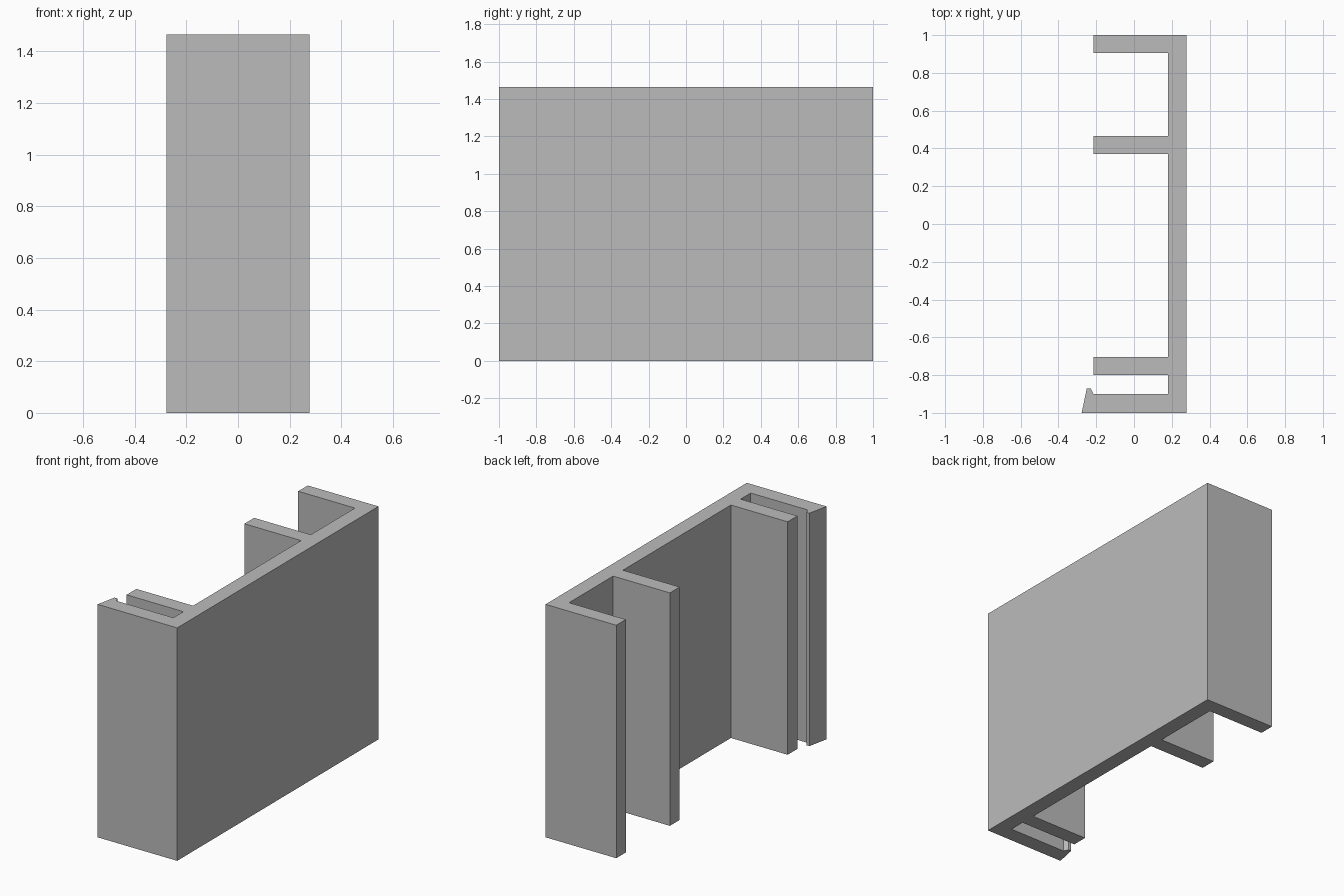
import bpy
import bmesh

HEIGHT = 1.465
OUTER, INNER, TIP = 0.277, 0.18, -0.215

cube = bpy.data.objects.get("Cube")
if cube:
    bpy.data.objects.remove(cube, do_unlink=True)

grey = bpy.data.materials.new("plain grey")
grey.use_nodes = True
colour = (0.5, 0.5, 0.5, 1)
grey.diffuse_color = colour
grey.node_tree.nodes["Principled BSDF"].inputs["Base Color"].default_value = colour


def fin(low, high):
    """Outline of one fin standing off the inner side of the back wall."""
    return [(INNER, low), (TIP, low), (TIP, high), (INNER, high)]


# Cross-section: back wall and front arm with its snap hook
profile = [(OUTER, 1), (OUTER, -1), (-0.277, -1),
           (-0.25, -0.87), (-0.23, -0.87), (TIP, -0.9), (INNER, -0.9)]
# Two inner fins, then the rear arm
profile += fin(-0.8, -0.703) + fin(0.37, 0.467)
profile += [(INNER, 0.905), (TIP, 0.905), (TIP, 1)]

# Extrude the cross-section to full height
bm = bmesh.new()
base = bm.faces.new([bm.verts.new((x, y, 0)) for x, y in profile])
top = bmesh.ops.extrude_face_region(bm, geom=[base], use_keep_orig=True)["geom"]
bmesh.ops.translate(bm, vec=(0, 0, HEIGHT),
                    verts=[v for v in top if isinstance(v, bmesh.types.BMVert)])
bmesh.ops.recalc_face_normals(bm, faces=bm.faces[:])

mesh = bpy.data.meshes.new("extruded_channel")
bm.to_mesh(mesh)
bm.free()
mesh.materials.append(grey)
channel = bpy.data.objects.new("extruded_channel", mesh)
bpy.context.collection.objects.link(channel)
